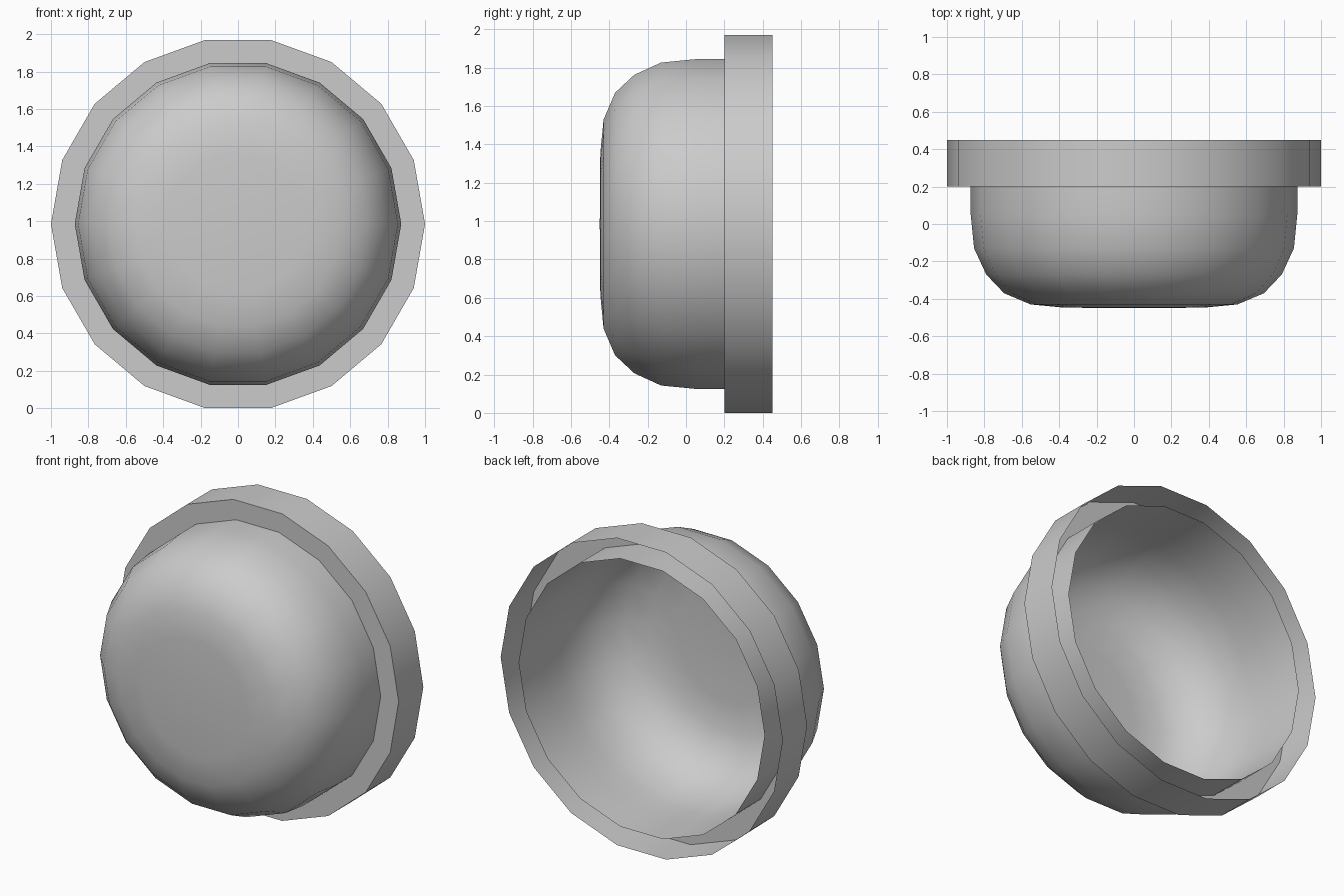
import bpy, bmesh, math

if "Cube" in bpy.data.objects:
    bpy.data.objects.remove(bpy.data.objects["Cube"])

SIDES = 18
CENTRE_Z = math.cos(math.pi / SIDES)  # lowest flat side rests on z = 0


def lathe(name, profile):
    """Revolve (radius, y) points about the y axis; radius 0 closes to a pole."""
    bm = bmesh.new()
    rings = []
    for r, y in profile:
        if r == 0:
            rings.append([bm.verts.new((0, y, CENTRE_Z))] * SIDES)
        else:
            rings.append([bm.verts.new((r * math.cos(2 * math.pi * i / SIDES), y,
                                        CENTRE_Z + r * math.sin(2 * math.pi * i / SIDES)))
                          for i in range(SIDES)])
    for a, b in zip(rings, rings[1:]):
        for i in range(SIDES):
            j = (i + 1) % SIDES
            # dict keeps order and drops the doubled pole vertex
            bm.faces.new(list(dict.fromkeys((a[i], a[j], b[j], b[i]))))
    # Pole comes first, faces must point outward (-y side)
    mesh = bpy.data.meshes.new(name)
    bm.normal_update()
    bm.to_mesh(mesh)
    bm.free()
    obj = bpy.data.objects.new(name, mesh)
    bpy.context.collection.objects.link(obj)
    bpy.ops.object.select_all(action='DESELECT')
    obj.select_set(True)
    bpy.context.view_layer.objects.active = obj
    bpy.ops.object.shade_smooth_by_angle(angle=math.radians(35))
    return obj


# Rounded dome, open at the back, its wall running to the rear rim
lathe("dome", [(0, -0.45), (0.375, -0.447), (0.553, -0.43), (0.695, -0.37),
               (0.79, -0.27), (0.855, -0.13), (0.873, 0.05), (0.873, 0.2),
               (0.873, 0.45)])

# Collar: flat front flange and outer band, leaving an open channel behind
lathe("collar", [(0.873, 0.2), (1.0, 0.2), (1.0, 0.45)])
